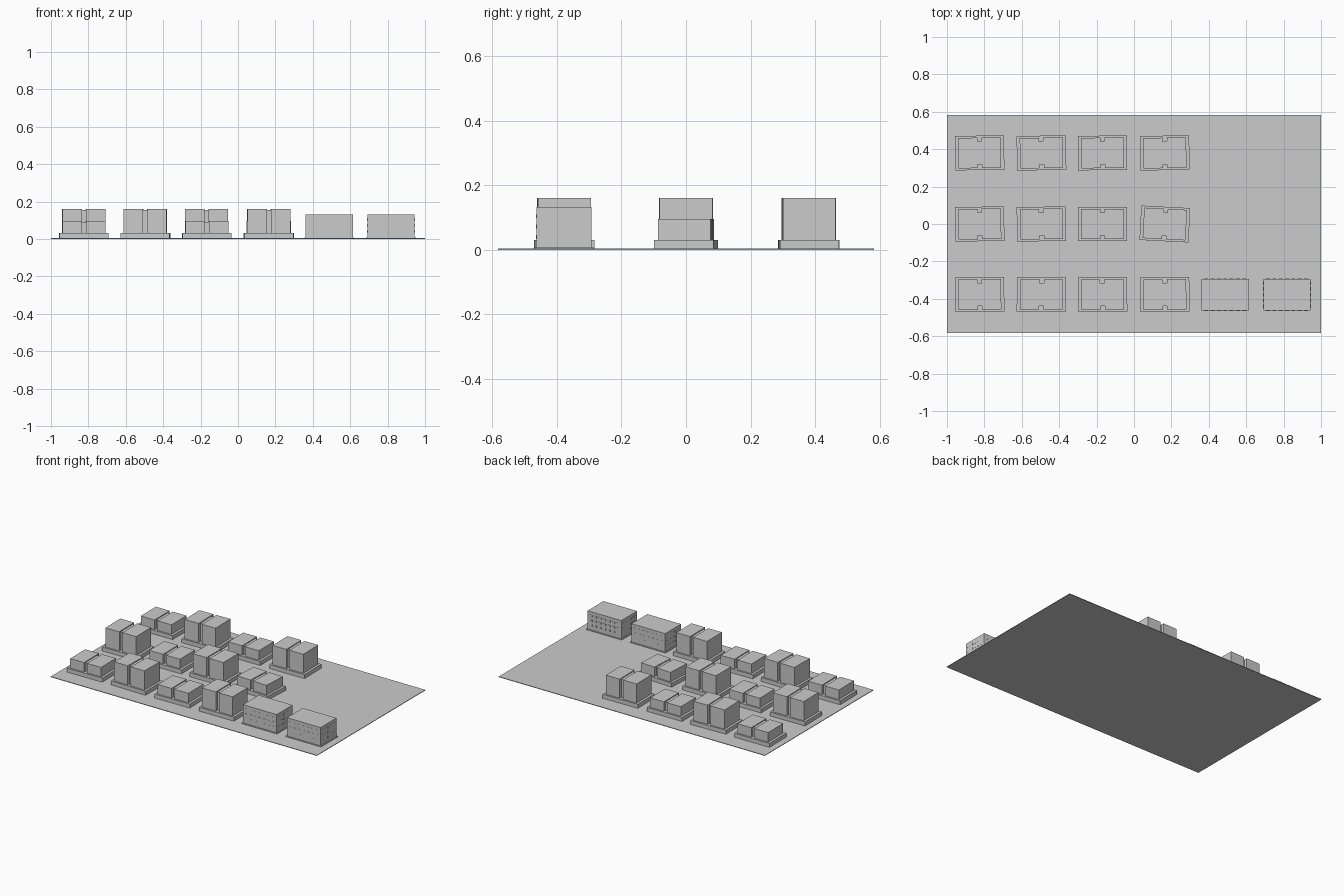
import bpy
import bmesh
from math import radians
from mathutils import Matrix, Vector

cube = bpy.data.objects.get("Cube")
if cube:
    bpy.data.objects.remove(cube, do_unlink=True)

grey = bpy.data.materials.new("plain grey")
grey.use_nodes = True
color = (0.6, 0.6, 0.6, 1)
grey.diffuse_color = color
grey.node_tree.nodes["Principled BSDF"].inputs["Base Color"].default_value = color


def add_box(bm, center, size, turn=0):
    """Add a box whose center is given at its underside."""
    x, y, z = center
    bmesh.ops.create_cube(bm, size=1, matrix=Matrix.Translation((x, y, z + size[2] / 2))
                          @ Matrix.Rotation(radians(turn), 4, "Z")
                          @ Matrix.Diagonal((*size, 1)))


def finish(name, bm, location=(0, 0, 0), turn=0):
    mesh = bpy.data.meshes.new(name)
    bm.to_mesh(mesh)
    bm.free()
    mesh.materials.append(grey)
    obj = bpy.data.objects.new(name, mesh)
    obj.location = location
    obj.rotation_euler.z = radians(turn)
    bpy.context.collection.objects.link(obj)


GROUND = 0.004
ROWS = {"front": -0.377, "middle": 0, "back": 0.38}
COLUMNS = (-0.825, -0.495, -0.168, 0.165)

# Ground slab
bm = bmesh.new()
add_box(bm, (0, 0, 0), (2, 1.164, GROUND))
finish("ground", bm)


def twin_block(name, x, y, top, turn):
    # Plinth
    bm = bmesh.new()
    add_box(bm, (0, 0, 0), (0.262, 0.184, 0.027))
    finish(name + "_plinth", bm, (x, y, GROUND), turn)
    # Two towers and the recessed link between them
    bm = bmesh.new()
    for side in (-1, 1):
        add_box(bm, (side * 0.063, 0, 0.027), (0.103, 0.163, top - 0.031))
    finish(name + "_towers", bm, (x, y, GROUND), turn)
    bm = bmesh.new()
    add_box(bm, (0, 0, 0.027), (0.024, 0.125, top - 0.037))
    finish(name + "_link", bm, (x, y, GROUND), turn)


# Housing blocks: low and tall alternate like a chessboard
TURNS = {"front": (1, -1, 1, 0.5), "middle": (1, 1, 0, -3), "back": (0.5, 1.5, 0.5, 1)}
for j, (row, y) in enumerate(ROWS.items()):
    for i, x in enumerate(COLUMNS):
        top = 0.161 if (i + j) % 2 else 0.096
        twin_block(f"{row}_block_{i + 1}", x, y, top, TURNS[row][i])


def office(name, x, y):
    w, d, h = 0.253, 0.17, 0.128
    # Base and body
    bm = bmesh.new()
    add_box(bm, (0, 0, 0), (w + 0.014, d + 0.012, 0.004))
    finish(name + "_base", bm, (x, y, GROUND))
    bm = bmesh.new()
    add_box(bm, (0, 0, 0.004), (w, d, h - 0.004))
    finish(name + "_body", bm, (x, y, GROUND))
    # Rows of thin window plates on all four sides
    bm = bmesh.new()
    for level in range(3):
        z = 0.03 + level * 0.032
        for side in (-1, 1):
            for k in range(7):
                add_box(bm, ((k - 3) * w / 7.5, side * d / 2, z), (0.02, 0.002, 0.012))
            for k in range(5):
                add_box(bm, (side * w / 2, (k - 2) * d / 5.5, z), (0.002, 0.018, 0.012))
    finish(name + "_windows", bm, (x, y, GROUND))


office("office_1", 0.488, -0.378)
office("office_2", 0.818, -0.378)
